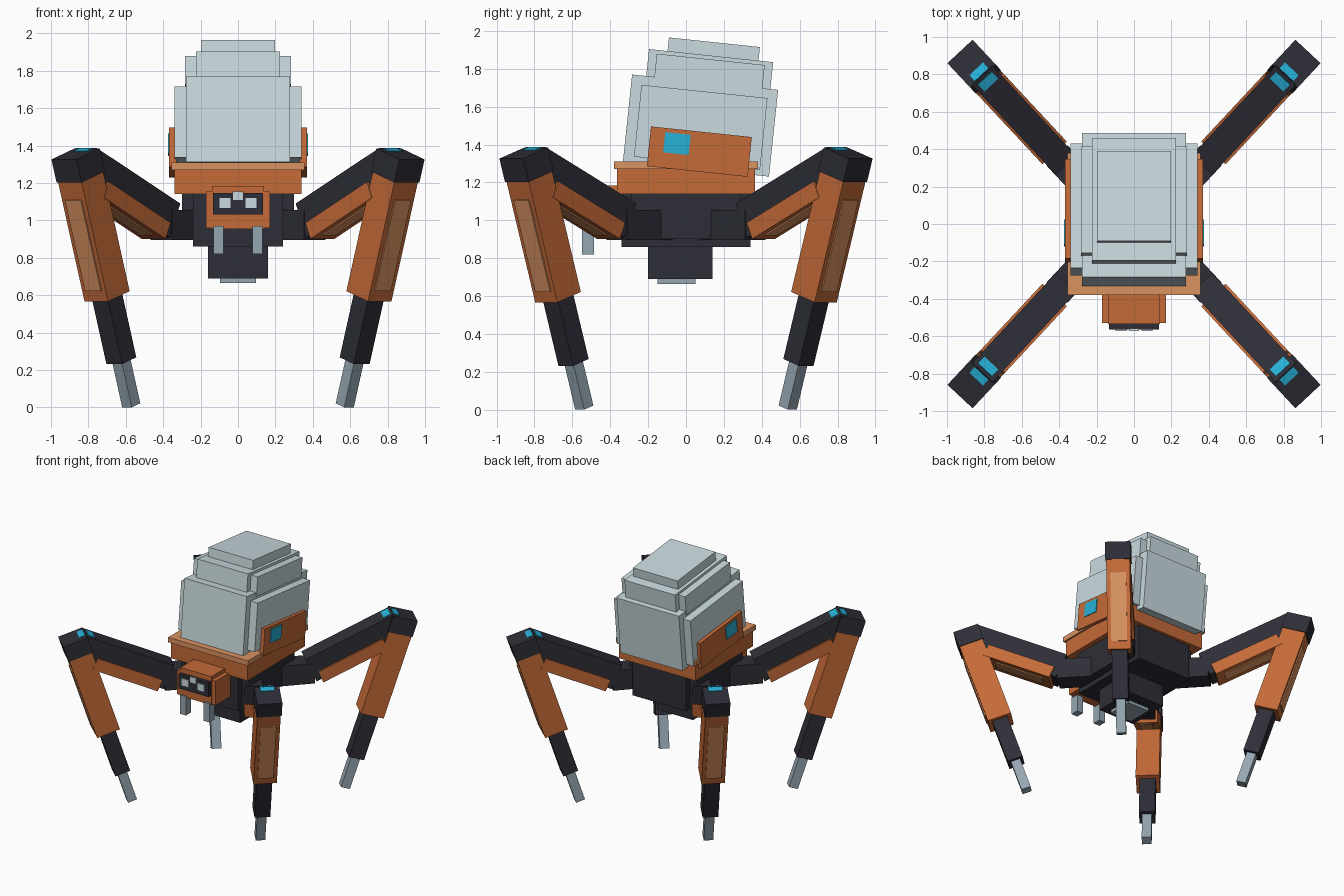
import bpy
import bmesh
from math import radians
from mathutils import Matrix, Vector

cube = bpy.data.objects.get("Cube")
if cube:
    bpy.data.objects.remove(cube, do_unlink=True)


def material(name, r, g, b):
    m = bpy.data.materials.new(name)
    m.use_nodes = True
    m.diffuse_color = (r, g, b, 1)
    m.node_tree.nodes["Principled BSDF"].inputs["Base Color"].default_value = (r, g, b, 1)
    return m


ORANGE = material("burnt orange", 0.56, 0.145, 0.04)
TAN = material("light orange", 0.70, 0.29, 0.12)
DARK = material("dark slate", 0.027, 0.027, 0.038)
PALE = material("pale grey", 0.59, 0.70, 0.74)
STEEL = material("steel grey", 0.30, 0.38, 0.44)
CYAN = material("cyan light", 0.02, 0.44, 0.68)


def box(name, mat, x, y, z, frame=Matrix()):
    """Box from (min, max) ranges; a single number means a symmetric range."""
    lo, hi = zip(*[r if isinstance(r, tuple) else (-r, r) for r in (x, y, z)])
    lo, hi = Vector(lo), Vector(hi)
    bm = bmesh.new()
    bmesh.ops.create_cube(bm, size=1)
    bm.transform(frame @ Matrix.Translation((lo + hi) / 2) @ Matrix.Diagonal(hi - lo).to_4x4())
    bmesh.ops.recalc_face_normals(bm, faces=bm.faces)
    mesh = bpy.data.meshes.new(name)
    bm.to_mesh(mesh)
    bm.free()
    mesh.materials.append(mat)
    obj = bpy.data.objects.new(name, mesh)
    bpy.context.collection.objects.link(obj)
    return obj


# Body
box("body_wide", DARK, 0.30, 0.29, (0.90, 1.15))
box("body_long", DARK, 0.24, 0.34, (0.86, 1.145))
box("belly", DARK, 0.16, (-0.20, 0.14), (0.69, 0.87))
box("belly_plate", STEEL, 0.095, (-0.15, 0.05), (0.665, 0.70))
box("deck", ORANGE, 0.34, 0.365, (1.14, 1.275))
box("deck_rim", TAN, 0.355, 0.38, (1.27, 1.31))

# Head
box("head", ORANGE, 0.172, (-0.53, -0.30), (0.96, 1.155))
box("head_crest", ORANGE, 0.138, (-0.535, -0.30), (0.955, 1.185))
box("face", DARK, 0.133, (-0.565, -0.52), (1.03, 1.145))
box("eye_middle", PALE, 0.026, (-0.572, -0.56), (1.11, 1.155))
for side, sx in (("left", 1), ("right", -1)):
    flip = Matrix.Diagonal((sx, 1, 1, 1))
    box("eye_" + side, PALE, (0.04, 0.10), (-0.572, -0.56), (1.065, 1.12), flip)
    box("mandible_" + side, STEEL, (0.078, 0.132), (-0.55, -0.485), (0.82, 0.97), flip)

# Tilted abdomen: each tier is a long box crossed with a wide box
tilt = Matrix.Rotation(radians(-6), 4, "X")
box("abdomen_lower_long", PALE, 0.277, (-0.468, 0.307), (1.27, 1.73), tilt)
box("abdomen_lower_wide", PALE, 0.34, (-0.413, 0.256), (1.30, 1.681), tilt)
box("abdomen_middle_long", PALE, 0.225, (-0.393, 0.266), (1.70, 1.873), tilt)
box("abdomen_middle_wide", PALE, 0.283, (-0.35, 0.223), (1.70, 1.853), tilt)
box("abdomen_cap", PALE, 0.198, (-0.295, 0.188), (1.85, 1.945), tilt)
for side, sx in (("left", 1), ("right", -1)):
    flip = Matrix.Diagonal((sx, 1, 1, 1)) @ tilt
    box("side_panel_" + side, ORANGE, (0.33, 0.368), (-0.34, 0.195), (1.257, 1.468), flip)
    box("side_light_" + side, CYAN, (0.366, 0.374), (-0.262, -0.127), (1.339, 1.446), flip)


# Legs: x runs outward along the leg, y across it
def leg(tag, sx, sy):
    base = (Matrix.Diagonal((sx, sy, 1, 1)) @ Matrix.Translation((0.07, 0, 0))
            @ Matrix.Rotation(radians(47), 4, "Z"))
    upper = base @ Matrix.Translation((0.43, 0, 1.09)) @ Matrix.Rotation(radians(-24.4), 4, "Y")
    lower = base @ Matrix.Translation((1.171, 0, 1.355)) @ Matrix.Rotation(radians(18), 4, "Y")

    def part(name, *args):
        box(name + "_" + tag, *args)

    part("hip", DARK, (0.15, 0.50), 0.078, (0.895, 1.055), base)
    part("thigh", DARK, (0, 0.72), 0.075, (-0.20, 0), upper)
    part("thigh_armour", ORANGE, (0.04, 0.57), 0.089, (-0.225, -0.131), upper)
    part("thigh_panel", TAN, (0.10, 0.48), 0.045, (-0.232, -0.22), upper)
    part("thigh_light", CYAN, (0.645, 0.70), 0.05, (-0.01, 0.005), upper)
    part("knee", DARK, 0.095, 0.092, (-0.13, 0), lower)
    part("knee_light", CYAN, (-0.085, -0.04), 0.05, (-0.01, 0.005), lower)
    part("shin_armour", ORANGE, 0.089, 0.086, (-0.80, -0.125), lower)
    part("shin_panel", TAN, (0.08, 0.097), 0.058, (-0.74, -0.23), lower)
    part("shin", DARK, 0.058, 0.058, (-1.162, -0.78), lower)
    part("foot", STEEL, 0.035, 0.035, (-1.413, -1.15), lower)


for end, sy in (("front", -1), ("back", 1)):
    for side, sx in (("left", 1), ("right", -1)):
        leg(end + "_" + side, sx, sy)
